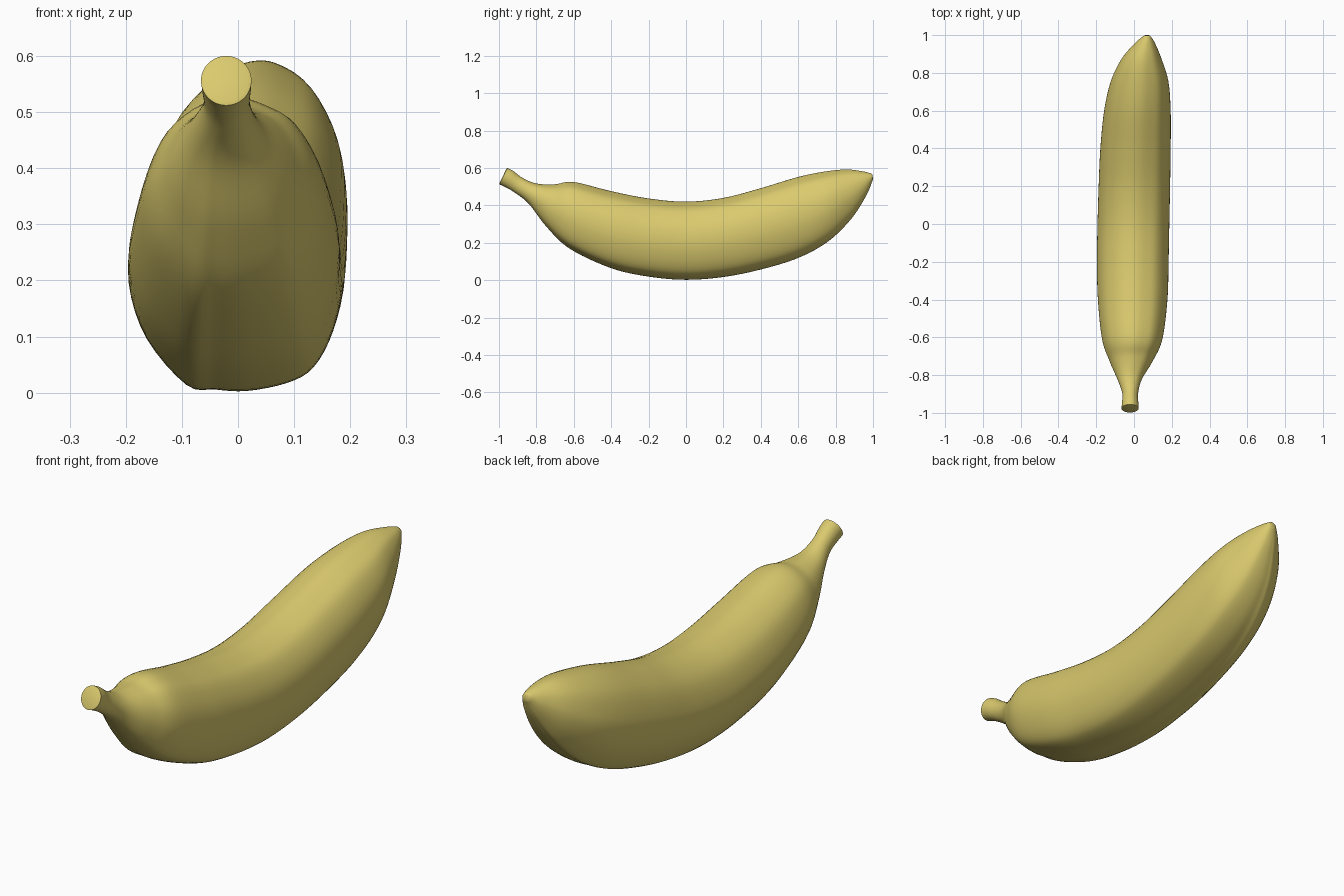
import bpy, bmesh, math

# Ring stations: top y, top z, bottom y, bottom z, left x, right x, roundness
RINGS = [
    (-0.955, 0.600, -0.998, 0.512, -0.066, 0.024, 1.0),
    (-0.925, 0.585, -0.970, 0.500, -0.064, 0.023, 1.0),
    (-0.875, 0.548, -0.915, 0.468, -0.062, 0.022, 0.9),
    (-0.800, 0.517, -0.840, 0.408, -0.088, 0.042, 0.6),
    (-0.700, 0.513, -0.745, 0.285, -0.130, 0.100, 0.25),
    (-0.600, 0.525, -0.620, 0.168, -0.168, 0.150, 0.0),
    (-0.400, 0.476, -0.400, 0.065, -0.190, 0.177, 0.0),
    (-0.200, 0.437, -0.200, 0.020, -0.195, 0.183, 0.0),
    (0.000, 0.420, 0.000, 0.003, -0.192, 0.187, 0.0),
    (0.200, 0.440, 0.200, 0.018, -0.186, 0.191, 0.0),
    (0.400, 0.492, 0.400, 0.058, -0.177, 0.194, 0.0),
    (0.600, 0.552, 0.600, 0.120, -0.157, 0.194, 0.0),
    (0.750, 0.582, 0.760, 0.208, -0.122, 0.182, 0.0),
    (0.860, 0.592, 0.885, 0.330, -0.066, 0.146, 0.1),
    (0.945, 0.582, 0.965, 0.455, 0.004, 0.112, 0.4),
    (0.992, 0.570, 0.997, 0.532, 0.048, 0.088, 0.9),
]
# Ridged cross-section: x from -1 to 1, height from 0 to 1
SECTION = [(0.1, 0.0), (0.48, 0.035), (0.72, 0.10), (0.90, 0.25), (1.0, 0.46),
           (0.94, 0.68), (0.70, 0.87), (0.40, 0.955), (0.05, 1.0), (-0.35, 0.965),
           (-0.74, 0.83), (-0.95, 0.63), (-1.0, 0.44), (-0.84, 0.22),
           (-0.47, 0.025), (-0.20, 0.006)]


def spline(pts, steps, closed):
    """Catmull-Rom through the points"""
    n = len(pts)
    out = []

    def at(i):
        return pts[i % n] if closed else pts[max(0, min(n - 1, i))]
    for i in range(n if closed else n - 1):
        p = [at(i + k) for k in (-1, 0, 1, 2)]
        for s in range(steps):
            t = s / steps
            out.append(tuple(0.5 * (2 * b + (c - a) * t + (2 * a - 5 * b + 4 * c - d) * t * t
                                    + (3 * b - a - 3 * c + d) * t ** 3)
                             for a, b, c, d in zip(*p)))
    if not closed:
        out.append(pts[-1])
    return out


section = spline(SECTION, 4, True)
rings = spline(RINGS, 6, False)


def add_ring(bm, r, scale=1.0, push=0.0):
    yt, zt, yb, zb, xl, xr, rnd = r
    rnd = max(0.0, min(1.0, rnd))
    verts = []
    for u, v in section:
        a = math.atan2(2 * v - 1, u)
        u = u * (1 - rnd) + math.cos(a) * rnd
        v = v * (1 - rnd) + (math.sin(a) + 1) / 2 * rnd
        u, v = u * scale, 0.5 + (v - 0.5) * scale
        verts.append(bm.verts.new(((xl + xr) / 2 + u * (xr - xl) / 2,
                                   yb + (yt - yb) * v + push,
                                   zb + (zt - zb) * v)))
    return verts


# Banana skin: loft of all rings with rounded ends
bm = bmesh.new()
loops = [add_ring(bm, rings[0], 0.85, -0.003)]
loops += [add_ring(bm, r) for r in rings]
loops.append(add_ring(bm, rings[-1], 0.6, 0.004))
for a, b in zip(loops, loops[1:]):
    for i in range(len(a)):
        j = (i + 1) % len(a)
        bm.faces.new((a[i], a[j], b[j], b[i]))
bm.faces.new(loops[0])
bm.faces.new(loops[-1])
bmesh.ops.recalc_face_normals(bm, faces=bm.faces)

mesh = bpy.data.meshes.new("banana")
bm.to_mesh(mesh)
bm.free()
banana = bpy.data.objects.new("banana", mesh)
bpy.context.collection.objects.link(banana)

yellow = bpy.data.materials.new("banana yellow")
yellow.diffuse_color = (0.70, 0.59, 0.155, 1)
mesh.materials.append(yellow)

bpy.context.view_layer.objects.active = banana
banana.select_set(True)
bpy.ops.object.shade_smooth_by_angle(angle=math.radians(50))
